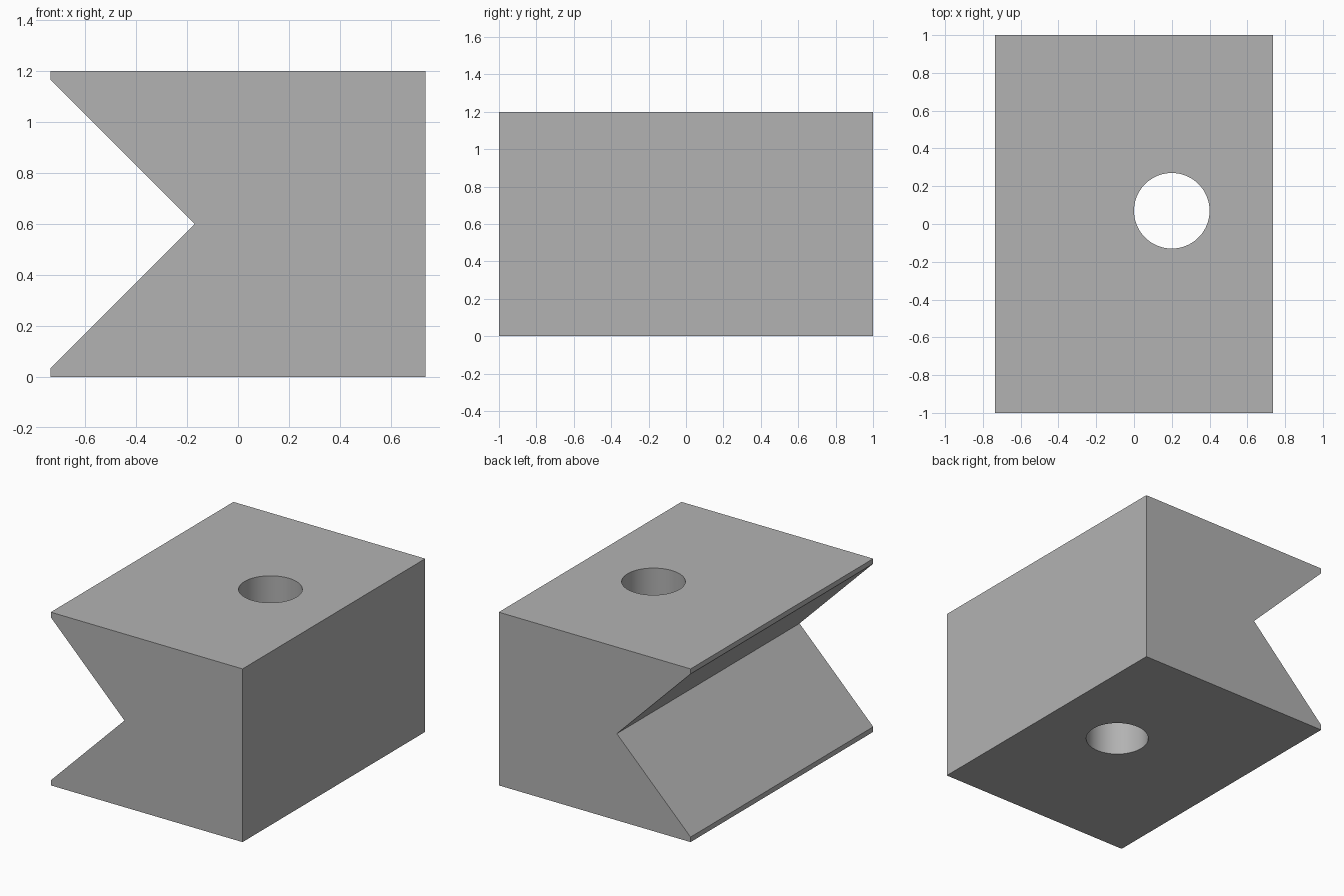
import bpy, bmesh, math

if "Cube" in bpy.data.objects:
    bpy.data.objects.remove(bpy.data.objects["Cube"])

# Material
grey = bpy.data.materials.new("plain grey")
grey.diffuse_color = (0.448, 0.448, 0.448, 1)
grey.use_nodes = True
grey.node_tree.nodes["Principled BSDF"].inputs["Base Color"].default_value = grey.diffuse_color

# Block: notched profile in x-z, extruded along y
profile = [(-0.735, 0), (0.735, 0), (0.735, 1.2), (-0.735, 1.2),
           (-0.735, 1.165), (-0.17, 0.6), (-0.735, 0.035)]
bm = bmesh.new()
face = bm.faces.new([bm.verts.new((x, -1, z)) for x, z in profile])
ext = bmesh.ops.extrude_face_region(bm, geom=[face])
moved = [v for v in ext["geom"] if isinstance(v, bmesh.types.BMVert)]
bmesh.ops.translate(bm, verts=moved, vec=(0, 2, 0))
bmesh.ops.recalc_face_normals(bm, faces=bm.faces)
mesh = bpy.data.meshes.new("notched_block")
bm.to_mesh(mesh)
bm.free()
mesh.materials.append(grey)
block = bpy.data.objects.new("notched_block", mesh)
bpy.context.collection.objects.link(block)

# Round hole straight through from top to bottom
bpy.ops.mesh.primitive_cylinder_add(vertices=96, radius=0.2, depth=2,
                                    location=(0.2, 0.07, 0.6))
cutter = bpy.context.object
cutter.name = "hole_cutter"
cutter.data.materials.append(grey)
cutter.hide_render = True

bpy.ops.object.select_all(action='DESELECT')
block.select_set(True)
bpy.context.view_layer.objects.active = block
mod = block.modifiers.new("hole", 'BOOLEAN')
mod.operation = 'DIFFERENCE'
mod.solver = 'EXACT'
mod.object = cutter
bpy.ops.object.modifier_apply(modifier=mod.name)
bpy.data.objects.remove(cutter)

# Smooth hole wall, sharp block edges
bpy.ops.object.shade_smooth_by_angle(angle=math.radians(30))
